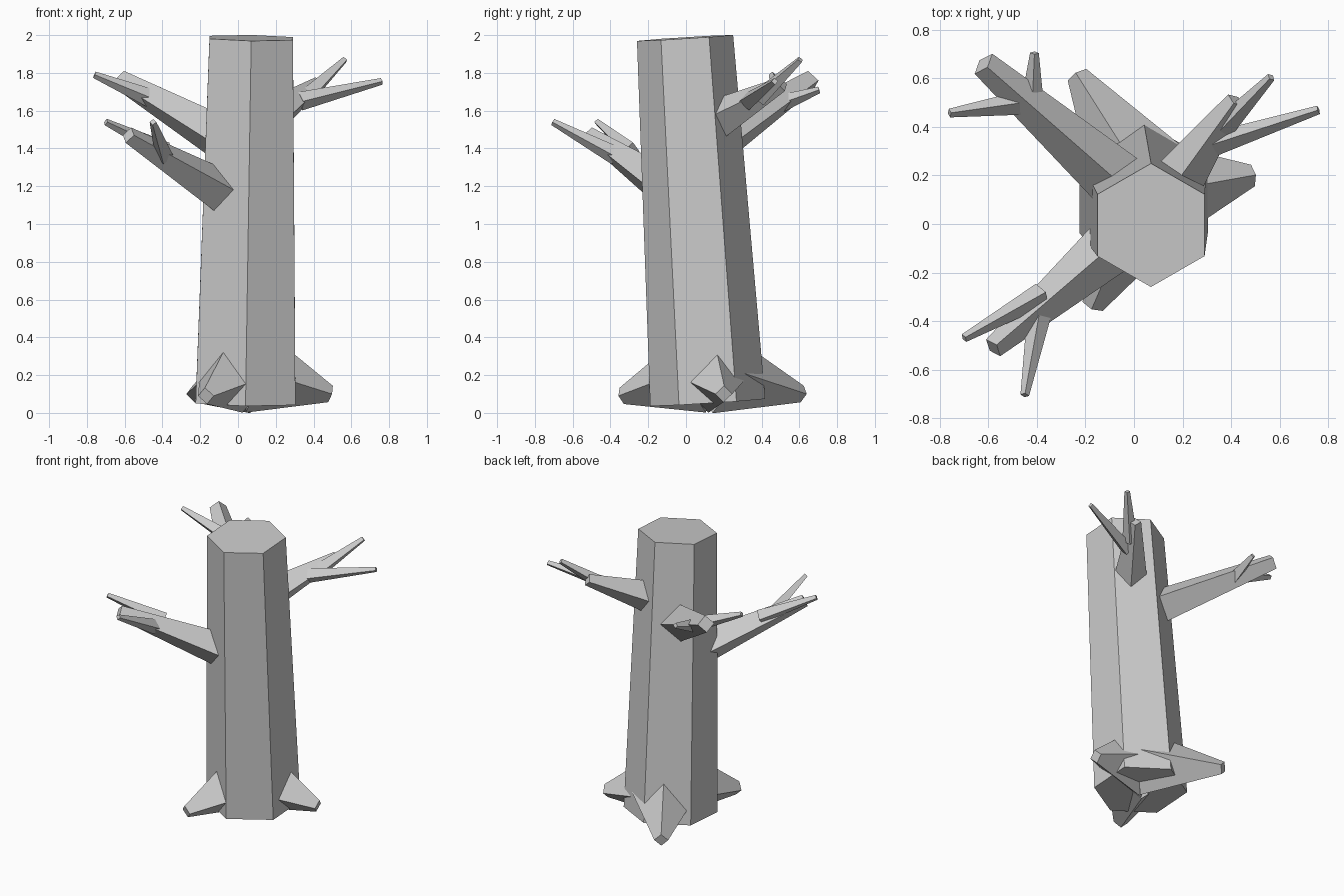
import bpy, bmesh, math
from mathutils import Vector

old = bpy.data.objects.get("Cube")
if old:
    bpy.data.objects.remove(old, do_unlink=True)

# Single flat bark colour
bark = bpy.data.materials.new("grey_bark")
bark.use_nodes = True
GREY = (0.6, 0.6, 0.6, 1)
bark.diffuse_color = GREY
bark.node_tree.nodes["Principled BSDF"].inputs["Base Color"].default_value = GREY


def limb(name, start, end, r_start, r_end, sides=4, ref=(0, 0, 1)):
    """Tapered low-poly prism with one corner turned towards ref."""
    start, end = Vector(start), Vector(end)
    axis = (end - start).normalized()
    side = axis.cross(Vector(ref)).normalized()
    up = side.cross(axis)
    bm = bmesh.new()
    rings = []
    for centre, radius in ((start, r_start), (end, r_end)):
        ring = []
        for k in range(sides):
            a = math.pi / 2 + math.tau * k / sides
            ring.append(bm.verts.new(centre + radius * (side * math.cos(a) + up * math.sin(a))))
        rings.append(ring)
    low, high = rings
    for k in range(sides):
        n = (k + 1) % sides
        bm.faces.new((low[k], low[n], high[n], high[k]))
    bm.faces.new(low[::-1])
    bm.faces.new(high)
    bmesh.ops.recalc_face_normals(bm, faces=bm.faces)
    mesh = bpy.data.meshes.new(name)
    bm.to_mesh(mesh)
    bm.free()
    mesh.materials.append(bark)
    obj = bpy.data.objects.new(name, mesh)
    bpy.context.collection.objects.link(obj)
    return obj


# Leaning hexagonal trunk
limb("trunk", (0.04, 0.115, 0.055), (0.07, -0.005, 1.985), 0.305, 0.255, 6, (0, 1, 0))

# Main branches: start, end, base radius, tip radius
limb("front_branch", (-0.08, -0.08, 1.17), (-0.58, -0.51, 1.47), 0.118, 0.045)
limb("back_right_branch", (-0.06, 0.17, 1.435), (-0.62, 0.66, 1.76), 0.125, 0.055)
limb("back_left_branch", (0.17, 0.165, 1.555), (0.42, 0.51, 1.74), 0.11, 0.04)

# Twigs splitting off the branches
twigs = [
    ("front_twig_outer", (-0.38, -0.29, 1.385), (-0.70, -0.47, 1.54)),
    ("front_twig_inner", (-0.39, -0.37, 1.36), (-0.45, -0.705, 1.54)),
    ("back_right_twig_outer", (-0.46, 0.50, 1.665), (-0.76, 0.457, 1.79)),
    ("back_right_twig_inner", (-0.42, 0.48, 1.63), (-0.41, 0.705, 1.71)),
    ("back_left_twig_inner", (0.36, 0.39, 1.67), (0.565, 0.605, 1.87)),
    ("back_left_twig_outer", (0.33, 0.33, 1.65), (0.76, 0.47, 1.755)),
]
for name, start, end in twigs:
    limb(name, start, end, 0.05, 0.018)

# Pointed roots spreading from under the trunk
roots = [
    ("front_root", (0.0, 0.05), (-0.17, -0.34, 0.09)),
    ("back_root", (0.04, 0.18), (-0.235, 0.615, 0.1)),
    ("side_root", (0.1, 0.13), (0.49, 0.2, 0.1)),
]
for name, (x, y), tip in roots:
    limb(name, (x, y, 0.213), tip, 0.22, 0.045)
